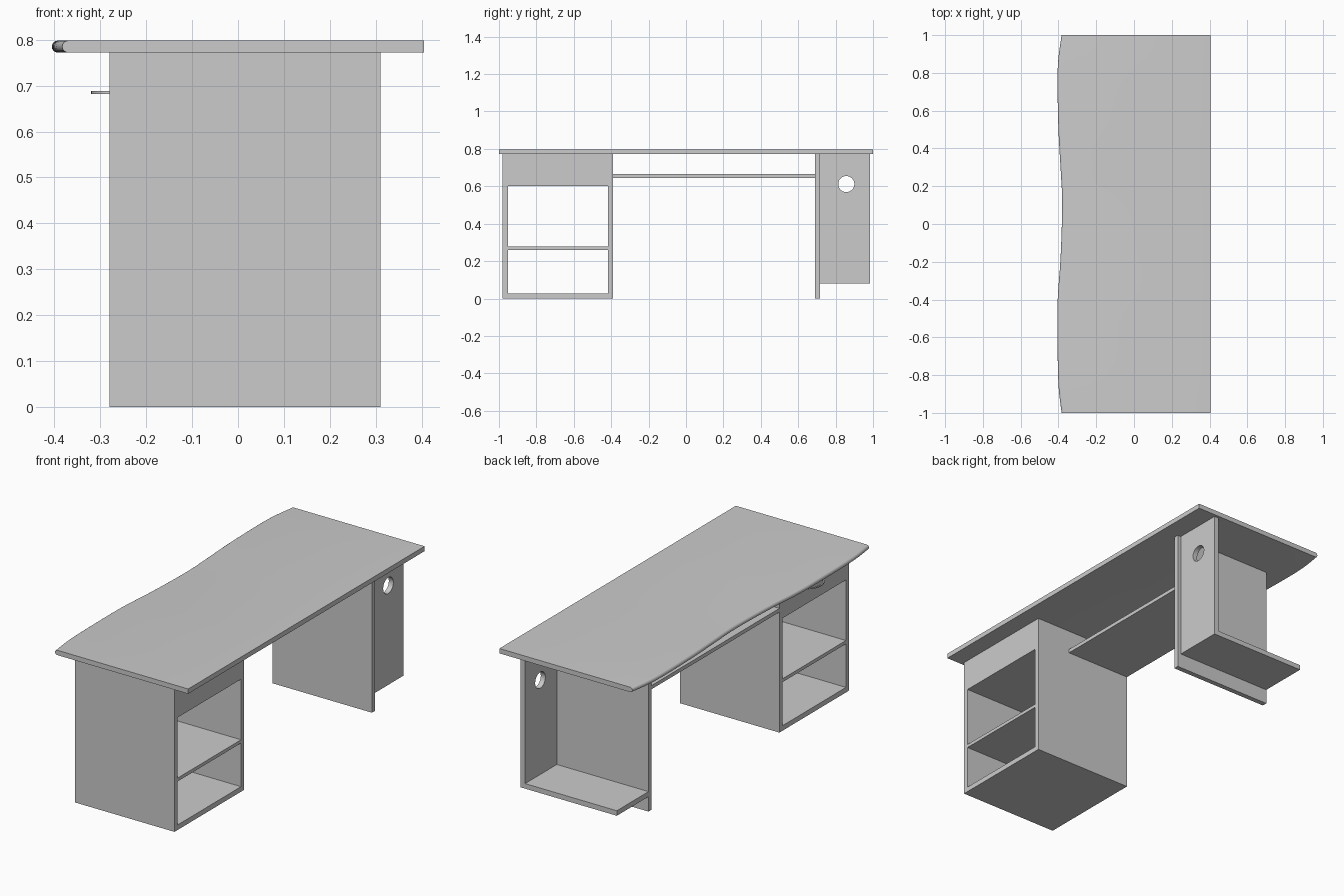
import bpy
import bmesh
import math
from mathutils import Vector

cube = bpy.data.objects.get("Cube")
if cube:
    bpy.data.objects.remove(cube, do_unlink=True)

grey = bpy.data.materials.new("light_grey")
grey.use_nodes = True
grey.diffuse_color = (0.6, 0.6, 0.6, 1)
grey.node_tree.nodes["Principled BSDF"].inputs["Base Color"].default_value = (0.6, 0.6, 0.6, 1)

X0, X1 = -0.28, 0.31        # depth range of the carcasses
TOP, UNDER = 0.798, 0.772   # worktop faces
T = 0.027                   # board thickness


def finish(name, bm):
    bmesh.ops.recalc_face_normals(bm, faces=bm.faces)
    mesh = bpy.data.meshes.new(name)
    bm.to_mesh(mesh)
    bm.free()
    mesh.materials.append(grey)
    obj = bpy.data.objects.new(name, mesh)
    bpy.context.collection.objects.link(obj)
    return obj


def board(name, x, y, z):
    bm = bmesh.new()
    bmesh.ops.create_cube(bm, size=1)
    for v in bm.verts:
        v.co = [lo + (c + 0.5) * (hi - lo) for c, (lo, hi) in zip(v.co, (x, y, z))]
    return finish(name, bm)


def smooth(obj):
    bpy.ops.object.select_all(action='DESELECT')
    obj.select_set(True)
    bpy.context.view_layer.objects.active = obj
    bpy.ops.object.shade_smooth_by_angle(angle=math.radians(35))


def catmull(pts, steps):
    ext = [pts[0]] + pts + [pts[-1]]
    out = []
    for a, b, c, d in zip(ext, ext[1:], ext[2:], ext[3:]):
        for i in range(steps):
            t = i / steps
            out.append(0.5 * (2 * b + (c - a) * t + (2 * a - 5 * b + 4 * c - d) * t**2
                              + (3 * b - a - 3 * c + d) * t**3))
    return out + [pts[-1]]


# Worktop: wavy edge with a rounded nose, lofted along y
wave = [(-0.383, -1), (-0.4, -0.85), (-0.405, -0.6), (-0.404, -0.4), (-0.39, -0.2),
        (-0.382, 0), (-0.381, 0.15), (-0.389, 0.3), (-0.4, 0.5), (-0.405, 0.75),
        (-0.4, 0.88), (-0.383, 1)]
r = (TOP - UNDER) / 2
bm = bmesh.new()
rings = []
for p in catmull([Vector(w) for w in wave], 4):
    ring = [bm.verts.new((0.405, p.y, UNDER))]
    for i in range(9):
        a = math.pi * i / 8
        ring.append(bm.verts.new((p.x + r - r * math.sin(a), p.y, UNDER + r - r * math.cos(a))))
    ring.append(bm.verts.new((0.405, p.y, TOP)))
    rings.append(ring)
n = len(rings[0])
for a, b in zip(rings, rings[1:]):
    for i in range(n):
        j = (i + 1) % n
        bm.faces.new((a[i], a[j], b[j], b[i]))
bm.faces.new(rings[0])
bm.faces.new(rings[-1])
smooth(finish("worktop", bm))

# Open pedestal with a drawer on top
P0, P1 = -0.98, -0.39
inner = (P0 + T, P1 - T)
board("pedestal_outer_side", (X0, X1), (P0, P0 + T), (0, UNDER))
board("pedestal_inner_side", (X0, X1), (P1 - T, P1), (0, UNDER))
board("pedestal_base", (X0, X1), inner, (0, T))
board("pedestal_shelf", (X0, X1), inner, (0.26, 0.278))
board("drawer", (X0, X1), inner, (0.602, UNDER))

# Bow handle on the drawer
bm = bmesh.new()
mid, half, bow, w, h = (P0 + P1) / 2, 0.065, 0.04, 0.007, 0.003
rings = []
for i in range(17):
    a = math.pi * i / 16
    c, s = math.cos(a), math.sin(a)
    ring = []
    for k, z in ((0, -h), (w, -h), (w, h), (0, h)):
        ring.append(bm.verts.new((X0 - (bow - k) * s, mid + (half - k) * c, 0.685 + z)))
    rings.append(ring)
for a, b in zip(rings, rings[1:]):
    for i in range(4):
        j = (i + 1) % 4
        bm.faces.new((a[i], a[j], b[j], b[i]))
bm.faces.new(rings[0])
bm.faces.new(rings[-1])
smooth(finish("drawer_handle", bm))

# Raised shelf spanning the knee space
L0, L1 = 0.69, 0.985
board("under_shelf", (X0, 0.106), (P1, L0), (0.645, 0.665))

# Support leg with a hanging end unit
board("support_panel", (X0, X1), (L0, L0 + T), (0, UNDER))
BX = 0.29
board("end_unit_floor", (X0, BX - T), (L0 + T, L1), (0.08, 0.08 + T))

# Back panel of the end unit with a round cable hole
cy, cz, rad, seg = 0.857, 0.612, 0.043, 32
rows = []
bm = bmesh.new()
for x in (BX - T, BX):
    hole, rim = [], []
    for i in range(seg):
        a = 2 * math.pi * (i + 0.5) / seg
        hole.append(bm.verts.new((x, cy + rad * math.cos(a), cz + rad * math.sin(a))))
    for y, z in ((L0 + T, 0.08), (L1, 0.08), (L1, UNDER), (L0 + T, UNDER)):
        rim.append(bm.verts.new((x, y, z)))
    edges = []
    for loop in (hole, rim):
        for i, v in enumerate(loop):
            edges.append(bm.edges.new((v, loop[(i + 1) % len(loop)])))
    bmesh.ops.triangle_fill(bm, edges=edges, use_beauty=True, normal=(1, 0, 0))
    rows.append((hole, rim))
for a, b in zip(rows[0], rows[1]):
    for i in range(len(a)):
        j = (i + 1) % len(a)
        bm.faces.new((a[i], a[j], b[j], b[i]))
smooth(finish("end_unit_back", bm))
